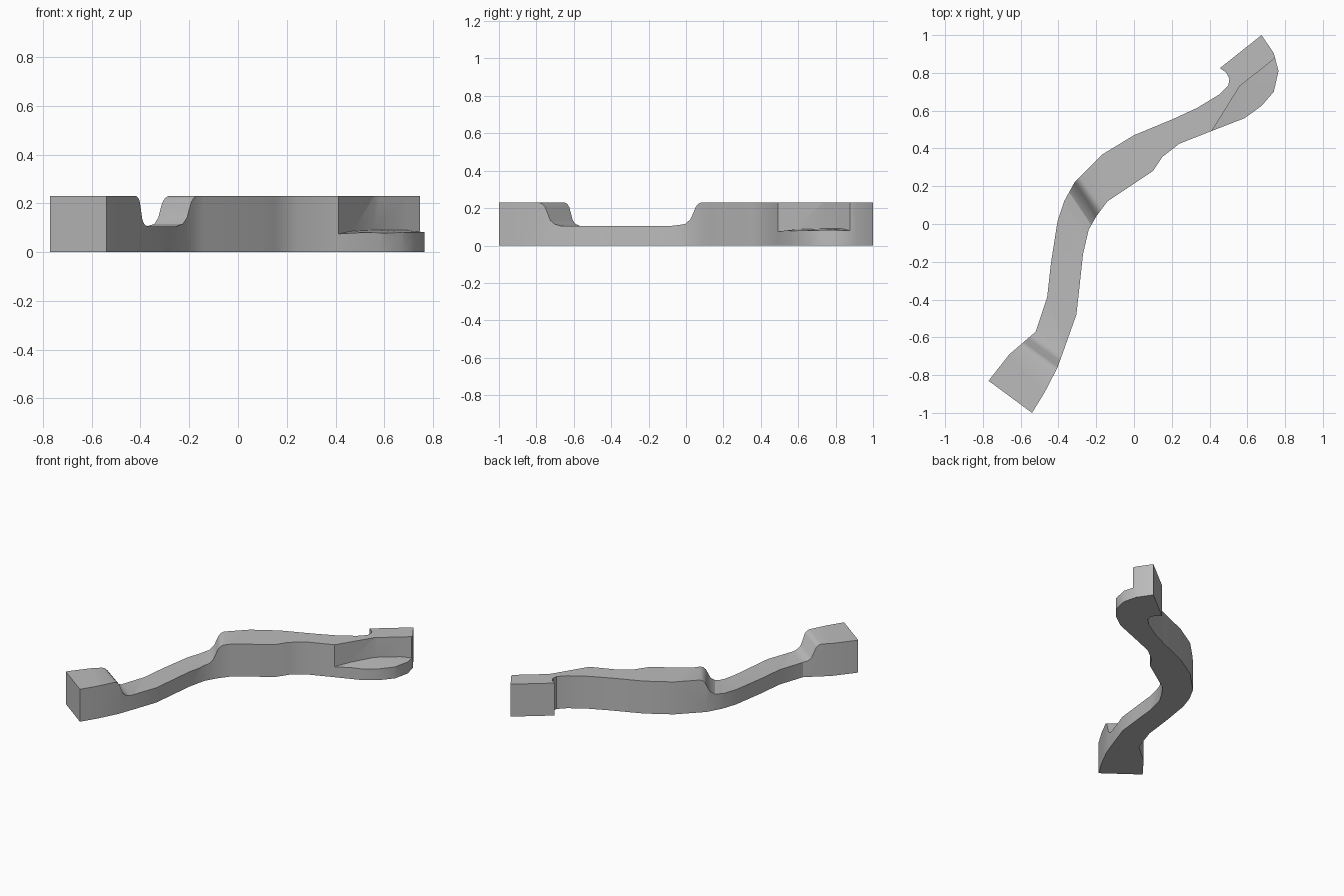
import bpy
import bmesh
import math
from mathutils import Vector

HEIGHT = 0.23
ABOVE = 0.4

default_cube = bpy.data.objects.get("Cube")
if default_cube:
    bpy.data.objects.remove(default_cube, do_unlink=True)


def make_material(name, colour):
    material = bpy.data.materials.new(name)
    material.use_nodes = True
    material.diffuse_color = colour
    material.node_tree.nodes["Principled BSDF"].inputs["Base Color"].default_value = colour
    return material


def make_prism(name, lower, upper):
    """Join two matching rings of points into a closed solid."""
    bm = bmesh.new()
    low = [bm.verts.new(p) for p in lower]
    high = [bm.verts.new(p) for p in upper]
    bm.faces.new(low)
    bm.faces.new(high)
    for i in range(len(low)):
        j = (i + 1) % len(low)
        bm.faces.new((low[i], low[j], high[j], high[i]))
    bmesh.ops.recalc_face_normals(bm, faces=bm.faces)
    bmesh.ops.triangulate(bm, faces=[f for f in bm.faces if len(f.verts) > 4])
    mesh = bpy.data.meshes.new(name)
    bm.to_mesh(mesh)
    bm.free()
    obj = bpy.data.objects.new(name, mesh)
    bpy.context.collection.objects.link(obj)
    return obj


def cut(target, cutter):
    """Subtract the cutter from the target and hide it."""
    modifier = target.modifiers.new(cutter.name, "BOOLEAN")
    modifier.operation = "DIFFERENCE"
    modifier.solver = "EXACT"
    modifier.object = cutter
    cutter.hide_render = True
    cutter.hide_viewport = True
    cutter.display_type = "WIRE"


# Plan of the winding arm: one flank up, round the hooked tip, other flank down
left_flank = [
    (-.77, -.83), (-.66, -.69), (-.52, -.57), (-.46, -.39), (-.44, -.21),
    (-.405, .015), (-.37, .12), (-.315, .22), (-.165, .37), (0, .47),
    (.205, .555), (.335, .615), (.45, .685), (.5, .735), (.505, .77),
]
hooked_tip = [
    (.49, .8), (.455, .825), (.675, 1), (.74, .905), (.765, .81),
    (.74, .7), (.675, .625), (.585, .56),
]
right_flank = [
    (.405, .49), (.24, .425), (.15, .355), (.1, .28), (-.14, .12),
    (-.2, .04), (-.24, -.03), (-.27, -.16), (-.29, -.345), (-.305, -.48),
    (-.36, -.635), (-.405, -.76), (-.475, -.895), (-.54, -1),
]
outline = left_flank + hooked_tip + right_flank
winding_arm = make_prism(
    "winding_arm",
    [(x, y, 0) for x, y in outline],
    [(x, y, HEIGHT) for x, y in outline],
)
winding_arm.data.materials.append(make_material("plain grey", (.5, .5, .5, 1)))


def notch_end(across, along, centre, half_width, profile):
    """Place a notch end profile on both sides of the arm."""
    across, along = Vector(across), Vector(along)
    rows = []
    for side in (-1, 1):
        row = []
        for s, z in profile:
            p = across * s + along * (centre + side * half_width)
            row.append((p.x, p.y, z))
        rows.append(row)
    return rows


# Long lowered saddle with a rounded ramp at each end
near_ramp = [(-.9, ABOVE), (-.9, .235), (-.865, .222), (-.85, .205),
             (-.822, .135), (-.8, .115), (-.765, .105)]
far_ramp = [(-.25, .105), (-.19, .115), (-.16, .14), (-.13, .205),
            (-.115, .222), (-.085, .235), (-.085, ABOVE)]
near_rows = notch_end((.58, .81), (.81, -.58), 0, .25, near_ramp)
far_rows = notch_end((.83, .56), (.56, -.83), -.25, .25, far_ramp)
saddle_cutter = make_prism(
    "saddle_cutter", near_rows[0] + far_rows[0], near_rows[1] + far_rows[1])
cut(winding_arm, saddle_cutter)

# Shelf cut into the outside of the hooked tip, gently raised toward its wall
shelf = [
    (.39, .458, .07), (.47, .585, .086), (.56, .73, .09), (.69, .833, .09),
    (.8, .92, .07), (.9, .75, .066), (.85, .5, .066), (.65, .4, .066),
]
shelf_cutter = make_prism("shelf_cutter", shelf, [(x, y, ABOVE) for x, y, z in shelf])
cut(winding_arm, shelf_cutter)

# Smooth flanks with crisp rims
bpy.context.view_layer.update()
depsgraph = bpy.context.evaluated_depsgraph_get()
finished = bpy.data.meshes.new_from_object(winding_arm.evaluated_get(depsgraph))
winding_arm.modifiers.clear()
winding_arm.data = finished
for cutter in (saddle_cutter, shelf_cutter):
    bpy.data.objects.remove(cutter, do_unlink=True)
bpy.ops.object.select_all(action="DESELECT")
winding_arm.select_set(True)
bpy.context.view_layer.objects.active = winding_arm
bpy.ops.object.shade_smooth_by_angle(angle=math.radians(30))
